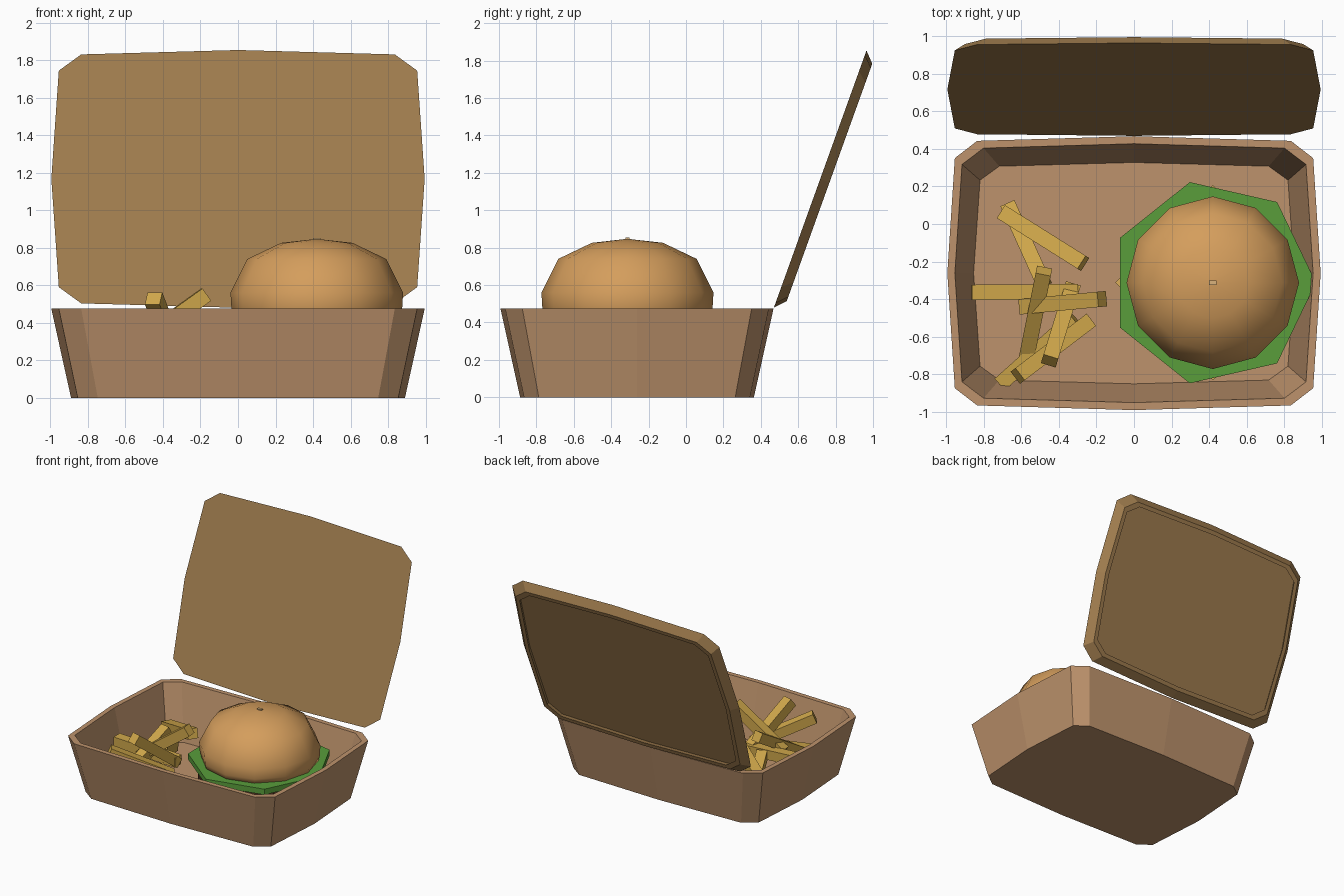
import bpy, bmesh, math
from mathutils import Vector

if "Cube" in bpy.data.objects:
    bpy.data.objects.remove(bpy.data.objects["Cube"])


def material(name, rgb):
    m = bpy.data.materials.new(name)
    m.diffuse_color = (*rgb, 1)
    m.use_nodes = True
    m.node_tree.nodes["Principled BSDF"].inputs["Base Color"].default_value = m.diffuse_color
    return m


card = material("card", (0.51, 0.29, 0.15))
lid_card = material("lid_card", (0.345, 0.20, 0.075))
bread = material("bread", (0.66, 0.34, 0.108))
green = material("green", (0.10, 0.34, 0.043))
meat = material("meat", (0.06, 0.022, 0.01))
yellow = material("yellow", (0.70, 0.42, 0.10))
potato = material("potato", (0.63, 0.39, 0.07))
seed_mat = material("seed", (0.70, 0.45, 0.20))


def loft(name, loops, mat, smooth=False):
    """Skin equal-length loops of points and cap both ends."""
    bm = bmesh.new()
    rings = [[bm.verts.new(p) for p in loop] for loop in loops]
    n = len(rings[0])
    for a, b in zip(rings, rings[1:]):
        for i in range(n):
            j = (i + 1) % n
            bm.faces.new((a[i], a[j], b[j], b[i]))
    bm.faces.new(rings[0][::-1])
    bm.faces.new(rings[-1])
    bmesh.ops.recalc_face_normals(bm, faces=bm.faces)
    for f in bm.faces:
        f.smooth = smooth
    me = bpy.data.meshes.new(name)
    bm.to_mesh(me)
    bm.free()
    me.materials.append(mat)
    ob = bpy.data.objects.new(name, me)
    bpy.context.collection.objects.link(ob)
    return ob


def outline(inset):
    """Bowed rectangle with chamfered corners, 12 points."""
    hx, hy = 0.995 - inset, 0.73 - inset
    ax, ay, bx, by = hx * 0.96, hy * 0.84, hx * 0.84, hy * 0.966
    return [(hx, 0), (ax, ay), (bx, by), (0, hy), (-bx, by), (-ax, ay),
            (-hx, 0), (-ax, -ay), (-bx, -by), (0, -hy), (bx, -by), (ax, -ay)]


# Open tray: outside, rim, inside, floor
loft("box_base", [[(x, y - 0.262, z) for x, y in outline(i)]
                  for i, z in [(0.105, 0), (0, 0.475), (0.04, 0.475), (0.14, 0.03)]], card)

# Lid leaning back on the rear edge, recessed on its rear side
s, c = 0.339, 0.941
loft("box_lid", [[(x, 0.47 + s * (y + 0.73) + c * n, 0.48 + c * (y + 0.73) - s * n)
                  for x, y in outline(i)]
                 for i, n in [(0, 0), (0.056, 0.053), (0.09, 0.053), (0.06, 0.004)]], lid_card)

# Burger layers, turned around one axis
CX, CY = 0.42, -0.313


def turned(name, profile, sides, mat, smooth=False):
    return loft(name, [[(CX + r * math.cos(2 * math.pi * k / sides),
                         CY + r * math.sin(2 * math.pi * k / sides), z)
                        for k in range(sides)] for r, z in profile], mat, smooth)


turned("bottom_bun", [(0.42, 0.03), (0.45, 0.08), (0.45, 0.22)], 12, bread)
turned("patty", [(0.47, 0.22), (0.47, 0.35)], 12, meat)
turned("cheese", [(0.52, 0.35), (0.52, 0.39)], 4, yellow)
turned("lettuce", [(0.55, 0.39), (0.55, 0.437)], 7, green)
turned("top_bun", [(0.44, 0.42), (0.455, 0.475), (0.46, 0.56), (0.37, 0.74),
                   (0.19, 0.826), (0.02, 0.845)], 12, bread, True)


def bar(name, a, b, width, height, mat):
    """Rectangular stick between two points."""
    a, b = Vector(a), Vector(b)
    d = (b - a).normalized()
    side = d.cross(Vector((0, 0, 1))).normalized()
    up = side.cross(d)
    corners = [(1, 1), (-1, 1), (-1, -1), (1, -1)]
    return loft(name, [[p + side * u * width / 2 + up * v * height / 2 for u, v in corners]
                       for p in (a, b)], mat)


bar("sesame_seed", (CX - 0.02, CY, 0.845), (CX + 0.02, CY, 0.845), 0.022, 0.016, seed_mat)

# Loose pile of fries: centre-line end points
fries = [((-0.67, 0.10, 0.10), (-0.48, -0.32, 0.25)),
         ((-0.70, 0.06, 0.27), (-0.27, -0.21, 0.42)),
         ((-0.865, -0.365, 0.27), (-0.30, -0.36, 0.24)),
         ((-0.59, -0.44, 0.25), (-0.17, -0.40, 0.55)),
         ((-0.57, -0.70, 0.15), (-0.48, -0.25, 0.42)),
         ((-0.33, -0.34, 0.22), (-0.45, -0.73, 0.53)),
         ((-0.24, -0.52, 0.20), (-0.62, -0.81, 0.41)),
         ((-0.71, -0.85, 0.12), (-0.32, -0.50, 0.22))]
for k, (a, b) in enumerate(fries, 1):
    bar(f"fry_{k}", a, b, 0.082, 0.08, potato)
